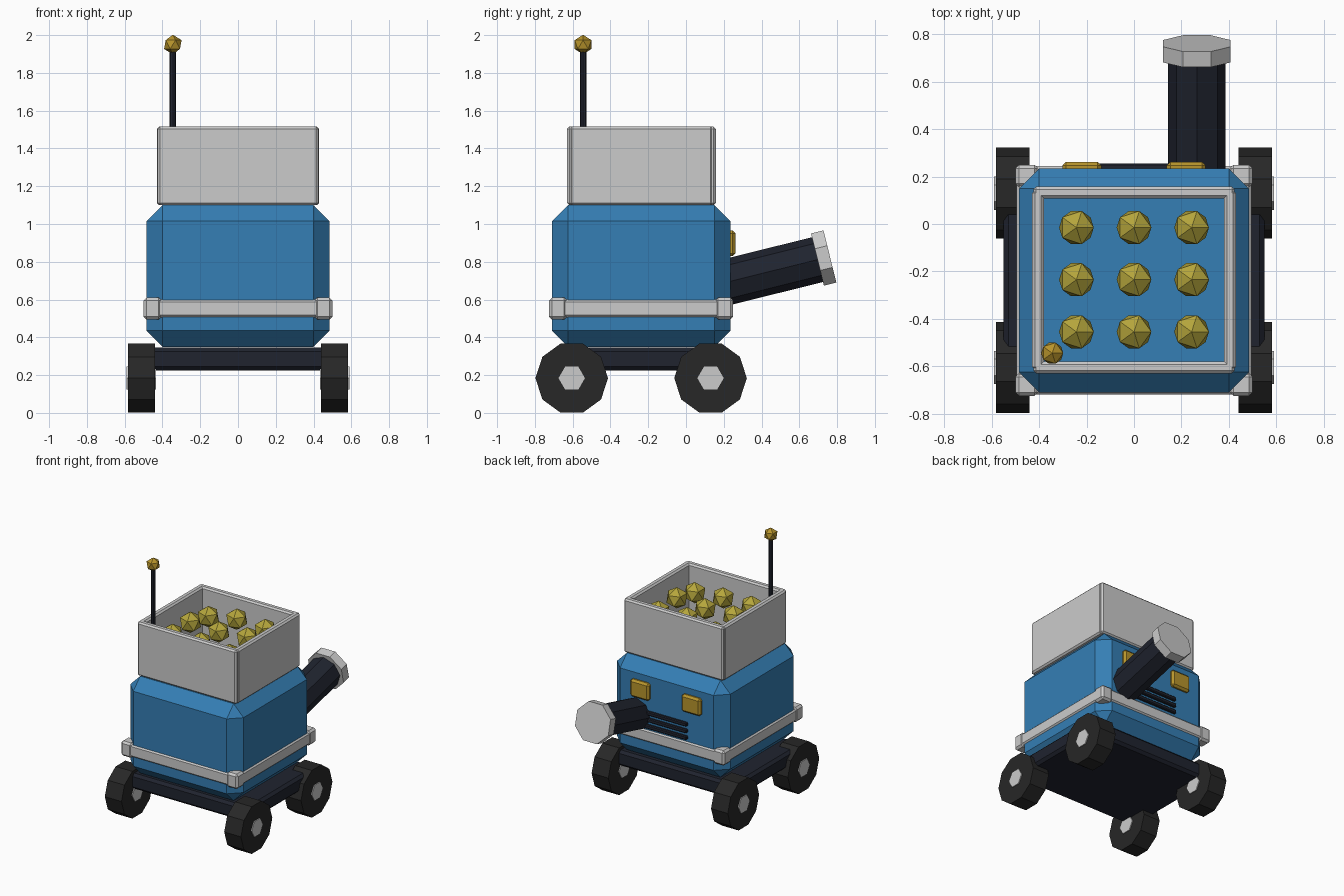
import bpy, bmesh
from math import radians, sin, cos, pi
from mathutils import Matrix, Vector

if "Cube" in bpy.data.objects:
    bpy.data.objects.remove(bpy.data.objects["Cube"])


def material(name, rgb):
    m = bpy.data.materials.new(name)
    m.diffuse_color = (*rgb, 1)
    m.use_nodes = True
    m.node_tree.nodes["Principled BSDF"].inputs["Base Color"].default_value = m.diffuse_color
    return m


BLUE = material("blue_paint", (0.035, 0.21, 0.46))
DARK = material("dark_metal", (0.014, 0.017, 0.028))
RUBBER = material("rubber", (0.02, 0.02, 0.02))
GOLD = material("gold", (0.48, 0.30, 0.025))
YELLOW = material("yellow", (0.46, 0.38, 0.045))


def finish(bm, name, mat):
    me = bpy.data.meshes.new(name)
    bm.to_mesh(me)
    bm.free()
    ob = bpy.data.objects.new(name, me)
    bpy.context.collection.objects.link(ob)
    if mat:
        me.materials.append(mat)
    return ob


def box(name, x, y, z, mat=None, bevel=0.0):
    """Box from (min, max) ranges with chamfered edges."""
    lo, hi = Vector((x[0], y[0], z[0])), Vector((x[1], y[1], z[1]))
    bm = bmesh.new()
    bmesh.ops.create_cube(bm, size=1, matrix=Matrix.Translation((lo + hi) / 2)
                          @ Matrix.Diagonal((*(hi - lo), 1)))
    if bevel:
        bmesh.ops.bevel(bm, geom=bm.edges[:], offset=bevel, segments=1,
                        affect='EDGES', profile=0.5)
    return finish(bm, name, mat)


def cylinder(name, start, end, radius, sides, mat=None, phase=0.0):
    """Prism between two points; phase turns it about its own axis."""
    a, b = Vector(start), Vector(end)
    d = b - a
    # keep one local axis aligned with world so the facets sit predictably
    side = Vector((0, 1, 0)) if abs(d.x) > 1e-6 else Vector((1, 0, 0))
    n = d.normalized()
    other = n.cross(side)
    bm = bmesh.new()
    angles = [2 * pi * i / sides + phase for i in range(sides)]
    rings = [[bm.verts.new(p + radius * (cos(t) * side + sin(t) * other))
              for t in angles] for p in (a, b)]
    bm.faces.new(rings[0])
    bm.faces.new(rings[1])
    for i in range(sides):
        j = (i + 1) % sides
        bm.faces.new((rings[0][i], rings[0][j], rings[1][j], rings[1][i]))
    bmesh.ops.recalc_face_normals(bm, faces=bm.faces[:])
    return finish(bm, name, mat)


def ball(name, centre, radius, mat):
    bm = bmesh.new()
    bmesh.ops.create_icosphere(bm, subdivisions=1, radius=radius,
                               matrix=Matrix.Translation(centre))
    return finish(bm, name, mat)


# Chassis and chamfered body
box("chassis", (-0.55, 0.55), (-0.66, 0.19), (0.225, 0.345), DARK, 0.02)
box("body", (-0.485, 0.485), (-0.71, 0.235), (0.35, 1.10), BLUE, 0.085)

# Bumper band with slightly thicker corner blocks
box("bumper_band", (-0.495, 0.495), (-0.72, 0.245), (0.505, 0.60), None, 0.012)
for sx in (-1, 1):
    for end, y in (("front", (-0.725, -0.63)), ("back", (0.155, 0.25))):
        xs = sorted((sx * 0.405, sx * 0.50))
        box(f"bumper_corner_{end}", xs, y, (0.495, 0.61), None, 0.015)

# Wheels with hubs showing on both sides
for side, sx in (("left", -1), ("right", 1)):
    for end, y in (("front", -0.605), ("back", 0.13)):
        c = 0.184
        cylinder(f"wheel_{end}_{side}", (sx * 0.44, y, c), (sx * 0.583, y, c),
                 0.192, 10, RUBBER)
        cylinder(f"hub_{end}_{side}", (sx * 0.433, y, c), (sx * 0.59, y, c),
                 0.07, 6)

# Open hopper walls
for name, y in (("front", (-0.63, -0.58)), ("back", (0.108, 0.158))):
    box(f"hopper_wall_{name}", (-0.425, 0.425), y, (1.10, 1.515), None, 0.012)
for name, sx in (("left", -1), ("right", 1)):
    box(f"hopper_wall_{name}", sorted((sx * 0.38, sx * 0.43)),
        (-0.615, 0.143), (1.10, 1.515), None, 0.012)

# Balls inside the hopper, at uneven heights
heights = ((1.40, 1.40, 1.375), (1.41, 1.40, 1.42), (1.37, 1.415, 1.40))
for row, y in enumerate((-0.455, -0.235, -0.015)):
    for col, x in enumerate((-0.243, 0.0, 0.243)):
        ball(f"hopper_ball_{row}_{col}", (x, y, heights[row][col]), 0.082, YELLOW)

# Antenna
cylinder("antenna_rod", (-0.345, -0.545, 1.10), (-0.345, -0.545, 1.92), 0.017, 8, DARK)
ball("antenna_tip", (-0.345, -0.545, 1.95), 0.052, GOLD)

# Tilted launch tube and its end cap
axis = Vector((0, cos(radians(14)), sin(radians(14))))
tip = Vector((0.265, 0.762, 0.828))
cylinder("launch_tube", tip - axis * 0.70, tip - axis * 0.04, 0.122, 8, DARK)
cylinder("launch_tube_cap", tip - axis * 0.068, tip, 0.154, 8, None, pi / 8)

# Back lamps and vent slats
for side, x in (("left", -0.22), ("right", 0.22)):
    box(f"lamp_{side}", (x - 0.082, x + 0.082), (0.215, 0.262), (0.83, 0.965), GOLD, 0.015)
for i in range(3):
    z = 0.63 + 0.052 * i
    box(f"vent_slat_{i}", (-0.18, 0.18), (0.22, 0.255), (z - 0.015, z + 0.015), DARK, 0.006)
